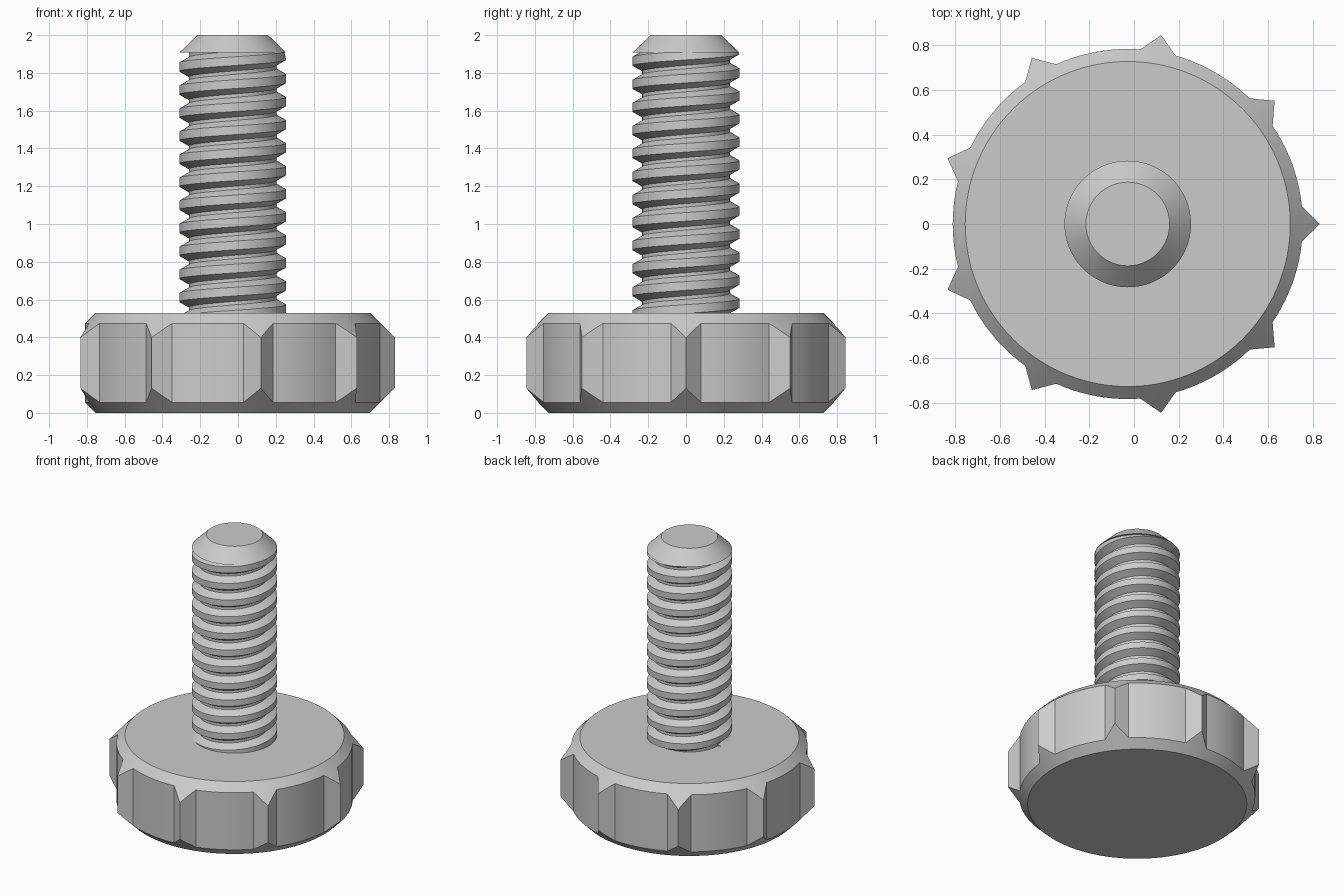
import bpy, bmesh
from math import sin, cos, pi, radians

if "Cube" in bpy.data.objects:
    bpy.data.objects.remove(bpy.data.objects["Cube"])

CX = -0.028          # bolt axis
Z_HEAD = 0.53        # top of the knob
R_MAJ, R_MIN = 0.283, 0.232
PITCH = 0.122


def loft(name, rings, closed=True, smooth=25):
    """Bridge equal-length closed rings of points and cap both ends."""
    bm = bmesh.new()
    loops = [[bm.verts.new(p) for p in ring] for ring in rings]
    n = len(loops[0])
    for a, b in zip(loops, loops[1:]):
        for i in range(n):
            j = (i + 1) % n
            bm.faces.new((a[i], a[j], b[j], b[i]))
    bm.faces.new(loops[0][::-1])
    bm.faces.new(loops[-1])
    bmesh.ops.recalc_face_normals(bm, faces=bm.faces)
    me = bpy.data.meshes.new(name)
    bm.to_mesh(me)
    bm.free()
    ob = bpy.data.objects.new(name, me)
    bpy.context.collection.objects.link(ob)
    bpy.ops.object.select_all(action='DESELECT')
    ob.select_set(True)
    bpy.context.view_layer.objects.active = ob
    bpy.ops.object.shade_smooth_by_angle(angle=radians(smooth))
    return ob


def pt(r, a, z):
    return (CX + r * cos(a), r * sin(a), z)


def lathe(name, profile, n=96):
    return loft(name, [[pt(r, 2 * pi * i / n, z) for i in range(n)] for r, z in profile])


# Knob outline: nine pointed ribs around a circle, as (radius, angle)
R_KNOB, R_TIP, R_FLAT, HALF = 0.783, 0.858, 0.727, radians(5.85)
bx, by = R_KNOB * cos(HALF), R_KNOB * sin(HALF)
outline = []
for k in range(9):
    a0 = k * 2 * pi / 9
    for i in range(-4, 4):           # straight rib flanks
        t = abs(i) / 4
        x, y = R_TIP + (bx - R_TIP) * t, by * i / 4
        r = (x * x + y * y) ** 0.5
        outline.append((r, a0 + (1 if y > 0 else -1) * abs(pi / 2 - abs(pi / 2 - abs(y / r))) if y else a0))
    span = 2 * pi / 9 - 2 * HALF
    for i in range(10):              # arc to the next rib
        outline.append((R_KNOB, a0 + HALF + span * i / 10))

# Knob: 45 degree chamfers cut the ribs top and bottom
loft("knob", [
    [pt(R_FLAT, a, 0) for r, a in outline],
    [pt(r, a, r - R_FLAT) for r, a in outline],
    [pt(r, a, Z_HEAD - (r - R_FLAT)) for r, a in outline],
    [pt(R_FLAT, a, Z_HEAD) for r, a in outline],
], smooth=15)

# Shaft core and chamfered tip
Z_TIP = 1.907
lathe("shaft_core", [(R_MIN, Z_HEAD - 0.03), (R_MIN, Z_TIP + 0.01)])
lathe("shaft_tip", [(R_MAJ, Z_TIP), (0.187, 2.0)])

# Helical thread: trapezoid ridge swept upward, fading into the tip cone
STEPS = 72
section = [(R_MIN - 0.02, -0.052), (R_MIN, -0.052), (R_MAJ, -0.023),
           (R_MAJ, 0.023), (R_MIN, 0.052), (R_MIN - 0.02, 0.052)]
rings = []
for s in range(int(STEPS * 11.85)):
    a = 2 * pi * s / STEPS - pi
    zc = 0.55 + PITCH * a / (2 * pi)
    ring = []
    for r, dz in section:
        z = zc + dz
        if z > Z_TIP:
            r = min(r, R_MAJ - 0.002 - (z - Z_TIP) * 1.03)
        ring.append(pt(r, a, z))
    rings.append(ring)
loft("thread", rings)
